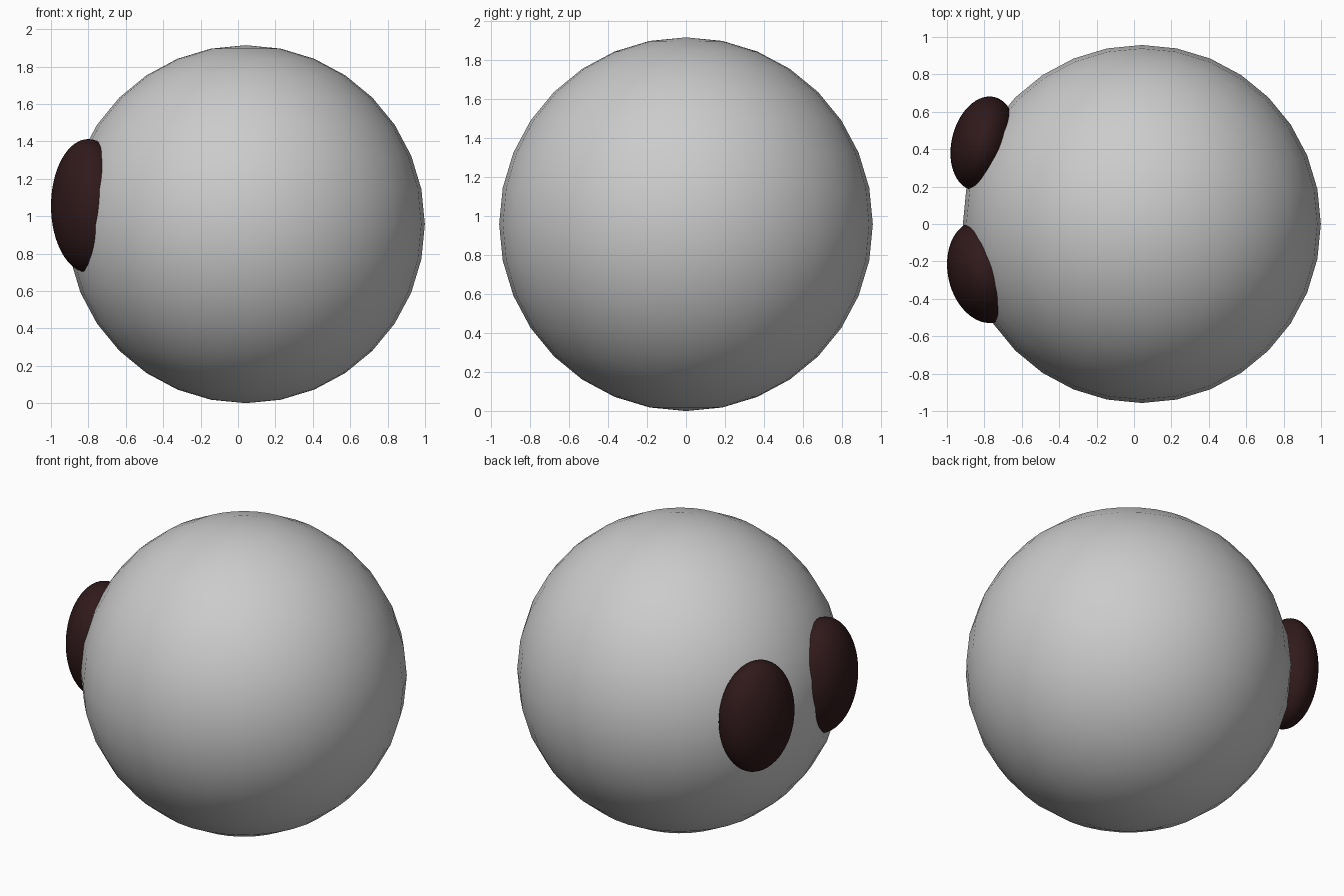
import bpy
from math import radians

if "Cube" in bpy.data.objects:
    bpy.data.objects.remove(bpy.data.objects["Cube"])


def ellipsoid(name, centre, radii, yaw=0, segments=32, rings=16):
    bpy.ops.mesh.primitive_uv_sphere_add(segments=segments, ring_count=rings, radius=1,
                                         location=centre, rotation=(0, 0, radians(yaw)))
    ob = bpy.context.object
    ob.name = name
    ob.scale = radii
    bpy.ops.object.transform_apply(location=False, rotation=False, scale=True)
    bpy.ops.object.shade_smooth()
    return ob


# round grey head
ellipsoid("head", (0.042, 0, 0.957), (0.957, 0.957, 0.957))

# two dark oval eyes, sunk into the -x side
dark = bpy.data.materials.new("dark_brown")
dark.diffuse_color = (0.03, 0.01, 0.011, 1)
dark.use_nodes = True
dark.node_tree.nodes["Principled BSDF"].inputs["Base Color"].default_value = dark.diffuse_color
for name, centre, radii, yaw in (
    ("eye_back", (-0.807, 0.43, 1.055), (0.168, 0.256, 0.35), -14),
    ("eye_front", (-0.80, -0.256, 1.055), (0.195, 0.277, 0.357), 12.6),
):
    eye = ellipsoid(name, centre, radii, yaw, 64, 32)
    eye.data.materials.append(dark)
